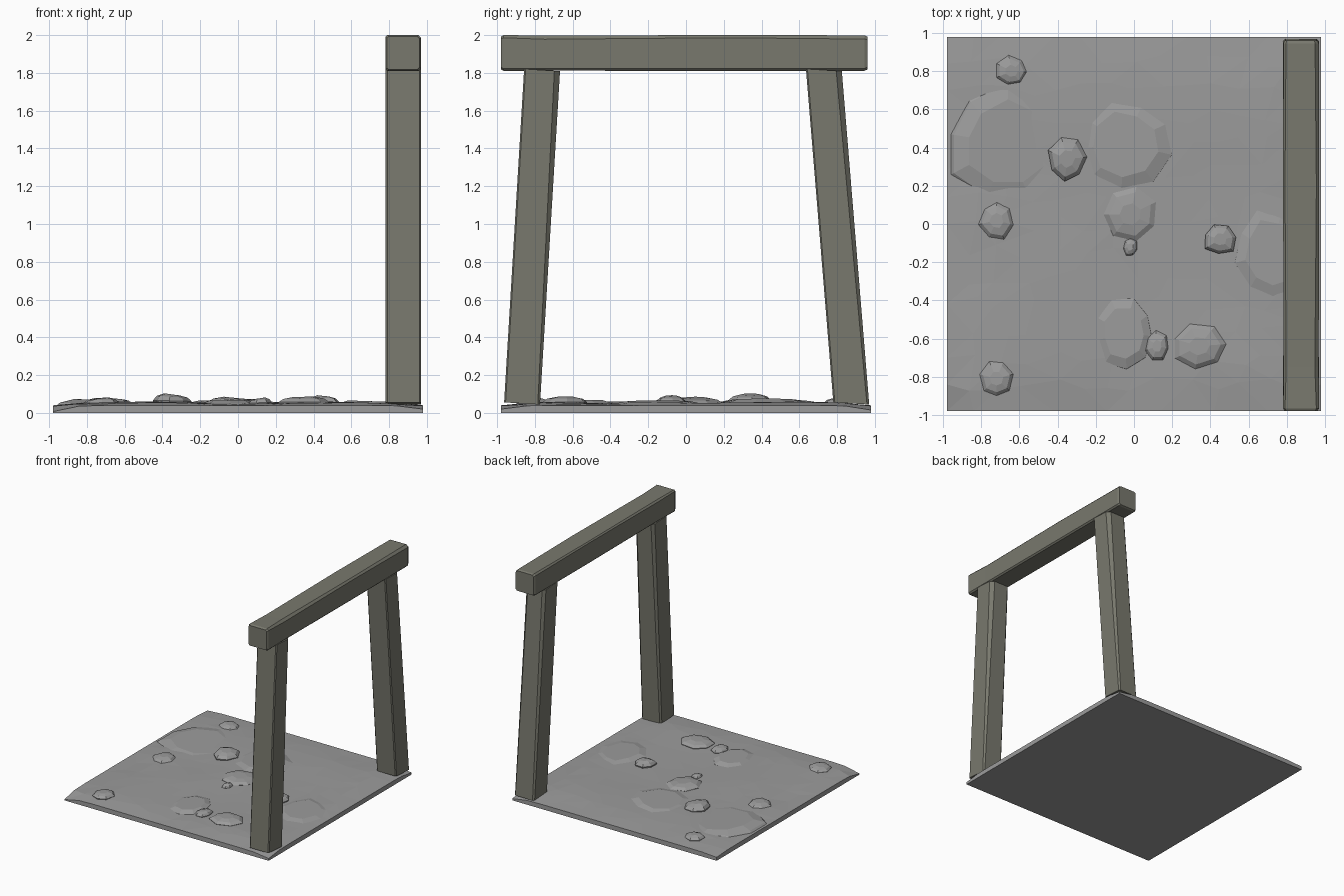
import bpy, bmesh, math, random
from mathutils import Vector, noise

if "Cube" in bpy.data.objects:
    bpy.data.objects.remove(bpy.data.objects["Cube"], do_unlink=True)
random.seed(4)


def material(name, colour):
    m = bpy.data.materials.new(name)
    m.use_nodes = True
    m.diffuse_color = (*colour, 1)
    bsdf = m.node_tree.nodes["Principled BSDF"]
    bsdf.inputs["Base Color"].default_value = (*colour, 1)
    bsdf.inputs["Roughness"].default_value = 0.9
    return m


stone = material("grey stone", (0.33, 0.33, 0.33))
timber = material("weathered timber", (0.19, 0.19, 0.155))


def finish(name, bm, mat):
    bmesh.ops.recalc_face_normals(bm, faces=bm.faces)
    mesh = bpy.data.meshes.new(name)
    bm.to_mesh(mesh)
    bm.free()
    mesh.materials.append(mat)
    obj = bpy.data.objects.new(name, mesh)
    bpy.context.collection.objects.link(obj)
    return obj


def loft(name, rings, mat):
    """Skin a list of equal-length point rings and cap both ends."""
    bm = bmesh.new()
    loops = [[bm.verts.new(p) for p in ring] for ring in rings]
    n = len(loops[0])
    for a, b in zip(loops, loops[1:]):
        for i in range(n):
            j = (i + 1) % n
            bm.faces.new((a[i], a[j], b[j], b[i]))
    bm.faces.new(loops[0])
    bm.faces.new(loops[-1])
    return finish(name, bm, mat)


def section(hw, hd, cuts):
    """Rectangle with each corner cut off by its own amount."""
    corners = [(1, -1), (1, 1), (-1, 1), (-1, -1)]
    pts = []
    for k, ((sx, sy), c) in enumerate(zip(corners, cuts)):
        pair = [(sx * (hw - c), sy * hd), (sx * hw, sy * (hd - c))]
        pts += pair if k % 2 == 0 else pair[::-1]
    return pts


# Ground slab: flat underside, faceted top, low corners
HALF = 0.98
CELLS = 14


def ground_height(x, y):
    rim = min(HALF - abs(x), HALF - abs(y))
    h = 0.04 + 0.014 * min(1, rim / 0.2)
    h += 0.009 * noise.noise(Vector((x * 2.3, y * 2.3, 0.7))) * min(1, rim / 0.1)
    for cx, cy, drop in ((-1, -1, 0.033), (1, -1, 0.02), (1, 1, 0.025), (-1, 1, 0.01)):
        d = math.hypot(x - cx * HALF, y - cy * HALF)
        h -= drop * max(0, 1 - d / 0.16)
    return h


bm = bmesh.new()
bmesh.ops.create_grid(bm, x_segments=CELLS, y_segments=CELLS, size=HALF)
step = 2 * HALF / CELLS
for v in bm.verts:
    if max(abs(v.co.x), abs(v.co.y)) < HALF - 0.01:
        v.co.x += random.uniform(-0.3, 0.3) * step
        v.co.y += random.uniform(-0.3, 0.3) * step
    v.co.z = ground_height(v.co.x, v.co.y)
rim_edges = [e for e in bm.edges if e.is_boundary]
skirt = bmesh.ops.extrude_edge_only(bm, edges=rim_edges)["geom"]
for v in skirt:
    if isinstance(v, bmesh.types.BMVert):
        v.co.z = 0
bmesh.ops.holes_fill(bm, edges=[e for e in bm.edges if e.is_boundary], sides=0)
bmesh.ops.triangulate(bm, faces=[f for f in bm.faces if len(f.verts) == 4])
finish("ground_slab", bm, stone)


# Rocks and broad mounds: irregular stacked rings with a flat, tilted top
def rock(name, x, y, rx, ry, top, sides, layers):
    wobble = [random.uniform(0.88, 1.08) for _ in range(sides)]
    turn = random.random()
    lean = random.uniform(-0.06, 0.06)
    base = 0.03
    rings = []
    for scale, rise in layers:
        ring = []
        for i, w in enumerate(wobble):
            a = math.tau * (i + turn) / sides
            s = scale * w
            z = base + (top - base) * rise
            ring.append((x + rx * s * math.cos(a), y + ry * s * math.sin(a),
                         z + lean * rx * math.cos(a) * rise))
        rings.append(ring)
    loft(name, rings, stone)


STONE = ((0.92, 0), (1, 0.5), (0.8, 0.82), (0.4, 1))
MOUND = ((1.1, 0), (1, 0.55), (0.72, 1))
rocks = [(-0.64, 0.80, 0.085, 0.08, 0.075), (-0.35, 0.34, 0.1, 0.12, 0.098),
         (-0.72, 0.02, 0.09, 0.105, 0.08), (-0.02, 0.05, 0.14, 0.14, 0.08),
         (-0.02, -0.12, 0.04, 0.05, 0.075), (0.45, -0.08, 0.09, 0.085, 0.09),
         (0.12, -0.64, 0.065, 0.08, 0.078), (0.34, -0.64, 0.14, 0.115, 0.085),
         (-0.72, -0.81, 0.085, 0.1, 0.078)]
mounds = [(-0.05, 0.42, 0.24, 0.23, 0.07), (-0.66, 0.42, 0.32, 0.3, 0.063),
          (-0.05, -0.57, 0.16, 0.18, 0.067), (0.72, -0.15, 0.2, 0.25, 0.061)]
for i, r in enumerate(rocks):
    rock(f"rock_{i + 1}", *r, 7, STONE)
for i, m in enumerate(mounds):
    rock(f"mound_{i + 1}", *m, 9, MOUND)


# Leaning posts: the worn corner widens towards the top
POST_X = 0.875


def post(name, y_bottom, y_top):
    rings = []
    for t in (0, 0.5, 1):
        cuts = (0.008, 0.012 + 0.018 * t, 0.012 + 0.01 * t, 0.01)
        cy = y_bottom + (y_top - y_bottom) * t
        rings.append([(POST_X + px, cy + py, 0.05 + 1.765 * t - 0.06 * py)
                      for px, py in section(0.094, 0.095, cuts)])
    loft(name, rings, timber)


post("front_post", -0.868, -0.762)
post("back_post", 0.875, 0.73)

# Top beam: slightly uneven along its length
beam = []
for y, inset, cut in ((-0.98, 0.008, 0.012), (-0.965, 0, 0.014), (-0.75, 0.002, 0.02),
                      (0.2, 0, 0.014), (0.945, 0.001, 0.02), (0.96, 0.008, 0.016)):
    pts = section(0.094 - inset, 0.095 - inset, (0.012, cut, cut * 0.7, 0.01))
    beam.append([(POST_X + px, y, 1.905 + pz) for px, pz in pts])
loft("top_beam", beam, timber)
